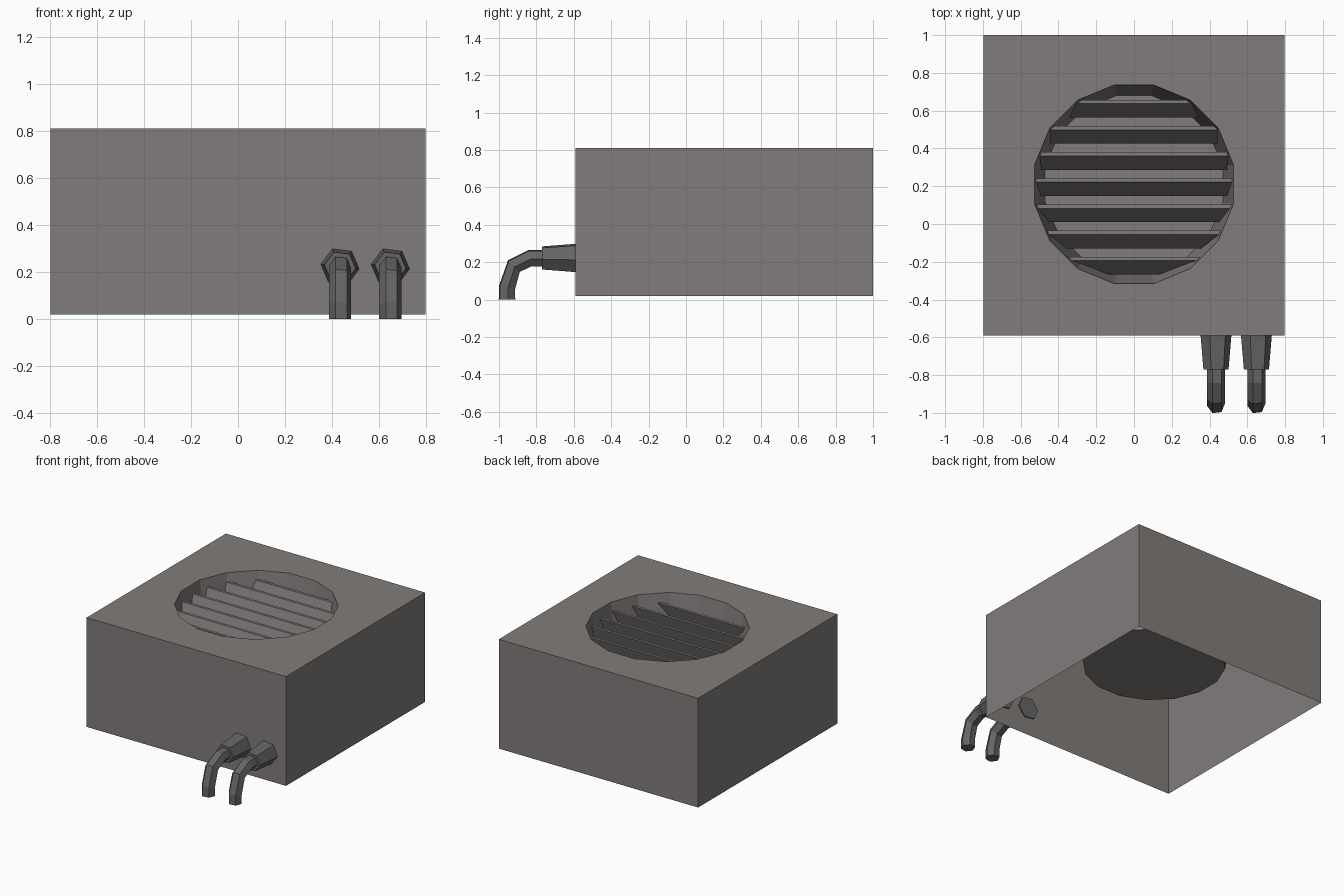
import bpy, bmesh
from math import sin, cos, pi, radians
from mathutils import Vector

if "Cube" in bpy.data.objects:
    bpy.data.objects.remove(bpy.data.objects["Cube"])

CY = 0.21                       # centre of the round vent along y
TOP, FLOOR, BASE = 0.81, 0.37, 0.02
A_TOP, A_FLOOR = 0.526, 0.47    # vent half-widths across flats
N = 16


def material(name, colour):
    m = bpy.data.materials.new(name)
    m.diffuse_color = (*colour, 1)
    m.use_nodes = True
    m.node_tree.nodes["Principled BSDF"].inputs["Base Color"].default_value = m.diffuse_color
    return m


CASE = material("case_grey", (.22, .203, .197))
RUBBER = material("dark_rubber", (.13, .13, .13))


def finish(name, bm, mat):
    bmesh.ops.recalc_face_normals(bm, faces=bm.faces)
    me = bpy.data.meshes.new(name)
    bm.to_mesh(me)
    bm.free()
    me.materials.append(mat)
    ob = bpy.data.objects.new(name, me)
    bpy.context.collection.objects.link(ob)
    return ob


def loft(bm, rings, cap_start=True, cap_end=True):
    """Skin a list of equal-length point rings."""
    vs = [[bm.verts.new(p) for p in r] for r in rings]
    n = len(vs[0])
    for a, b in zip(vs, vs[1:]):
        for i in range(n):
            bm.faces.new((a[i], a[(i + 1) % n], b[(i + 1) % n], b[i]))
    if cap_start:
        bm.faces.new(vs[0][::-1])
    if cap_end:
        bm.faces.new(vs[-1])
    return vs


def vent_ring(apothem, z):
    r = apothem / cos(pi / N)
    return [(r * cos((k + .5) * 2 * pi / N), CY + r * sin((k + .5) * 2 * pi / N), z)
            for k in range(N)]


# housing: thin open-bottomed box with a tapered round recess in the top
bm = bmesh.new()
corners = [(-.797, -.59), (.797, -.59), (.797, 1), (-.797, 1)]
walls = loft(bm, [[(x, y, z) for x, y in corners] for z in (BASE, TOP)], False, False)
bowl = loft(bm, [vent_ring(A_TOP, TOP), vent_ring(A_FLOOR, FLOOR)], False, True)
rim = [bm.edges.get((r[i], r[(i + 1) % len(r)]))
       for r in (walls[1], bowl[0]) for i in range(len(r))]
bmesh.ops.triangle_fill(bm, edges=rim, use_beauty=True, normal=(0, 0, 1))
finish("housing", bm, CASE)


def half_width(y, z):
    """Half-length of a slat so that it meets the recess wall."""
    a = A_FLOOR + (A_TOP - A_FLOOR) * (z - FLOOR) / (TOP - FLOOR)
    angles = [k * 2 * pi / N for k in range(-3, 4)]
    return max(.02, min((a - (y - CY) * sin(t)) / cos(t) for t in angles))


# leaning slats across the vent
for i in range(7):
    y = 0.647 - i * 0.1385
    section = [(y + .01, .745), (y - .01, .745), (y - .083, .54), (y - .063, .54)]
    bm = bmesh.new()
    loft(bm, [[(s * half_width(py, pz), py, pz) for py, pz in section] for s in (-1, 1)])
    finish(f"vent_slat_{i + 1}", bm, CASE)


def hex_ring(x, y, z, r, tangent):
    """Hexagon around a path point; tangent is (y, z)."""
    t = Vector((0, *tangent)).normalized()
    up = Vector((0, t.z, -t.y))
    angles = [radians(-7 + 60 * k) for k in range(6)]
    return [Vector((x, y, z)) + Vector((r * cos(a), 0, 0)) + up * r * sin(a) for a in angles]


# plugs and bent cables on the front
path = [(-.77, .222), (-.833, .222), (-.92, .18), (-.957, .065), (-.957, 0)]
tangents = [(-1, 0), (-1, -.2), (-.75, -.75), (-.17, -1), (0, -1)]
for side, x in (("left", .434), ("right", .648)):
    bm = bmesh.new()
    loft(bm, [hex_ring(x, -.58, .223, .083, (-1, 0)),
              hex_ring(x, -.77, .223, .067, (-1, 0))])
    finish(f"plug_{side}", bm, RUBBER)
    bm = bmesh.new()
    loft(bm, [hex_ring(x, y, z, .048, t) for (y, z), t in zip(path, tangents)])
    finish(f"cable_{side}", bm, RUBBER)
